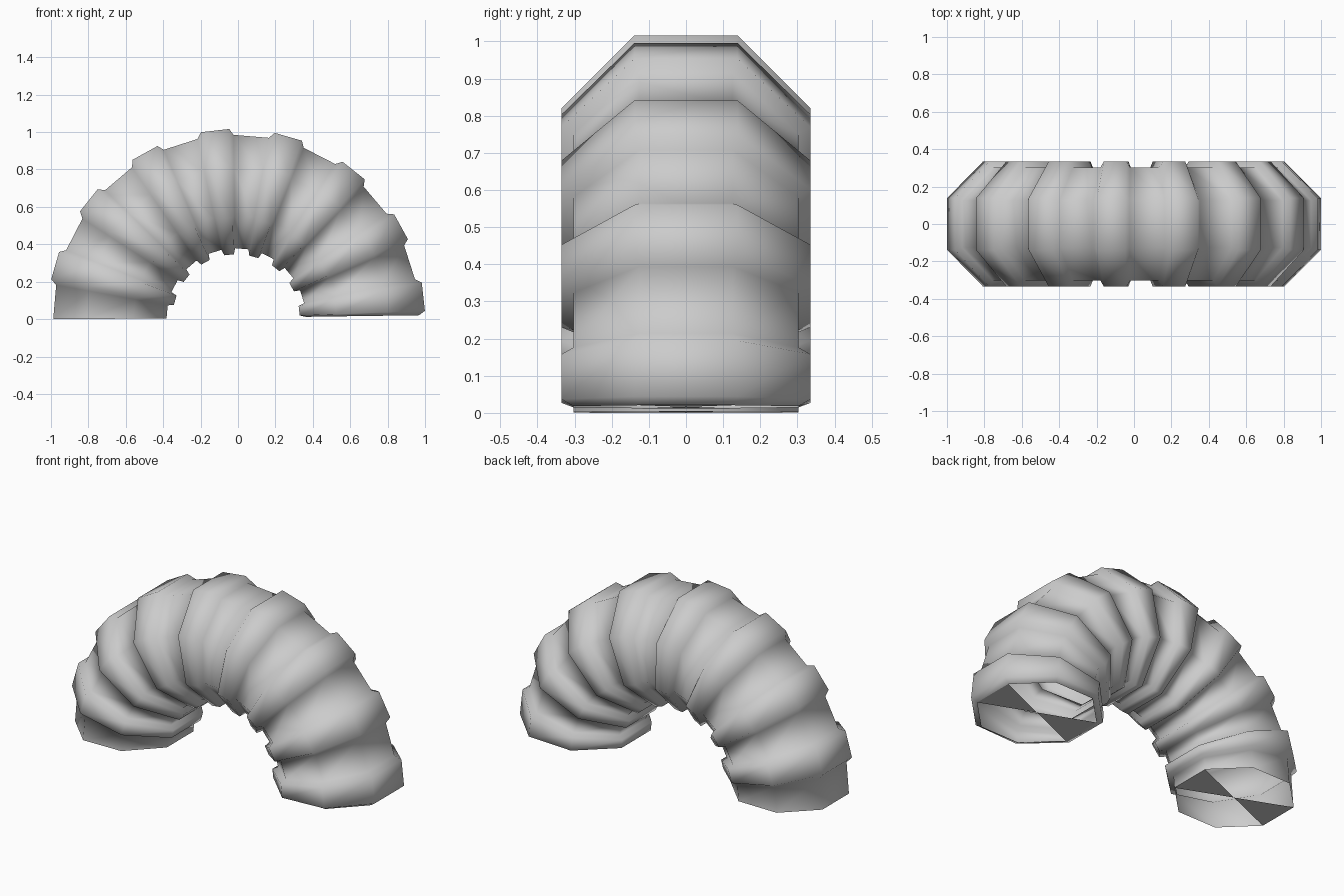
import bpy, bmesh
from math import sin, cos, pi, radians

if "Cube" in bpy.data.objects:
    bpy.data.objects.remove(bpy.data.objects["Cube"])

CX, CZ, R = -0.01, 0.007, 0.675     # centre and radius of the arch path
BIG, SMALL = 0.335, 0.303           # octagon apothems of ridge and groove
SIDES, RIDGES = 8, 8

# Ring list: every 22.5 degrees one raised ridge and one groove
rings = []
for i in range(RIDGES):
    a = i * 22.5
    rings += [(a + 0.8, SMALL), (a + 2.1, BIG), (a + 10.7, BIG), (a + 12.2, SMALL)]
rings.append((180.45, SMALL))

bm = bmesh.new()


def arch_point(angle, radial, y):
    t = radians(angle)
    return bm.verts.new((CX + (R + radial) * cos(t), y, CZ + (R + radial) * sin(t)))


def octagon(angle, apothem):
    r = apothem / cos(pi / SIDES)
    return [arch_point(angle, r * cos((k + 0.5) * 2 * pi / SIDES),
                       r * sin((k + 0.5) * 2 * pi / SIDES)) for k in range(SIDES)]


# Ribbed tube skin
loops = [octagon(a, ap) for a, ap in rings]
for l0, l1 in zip(loops, loops[1:]):
    for k in range(SIDES):
        n = (k + 1) % SIDES
        bm.faces.new((l0[k], l0[n], l1[n], l1[k])).smooth = True
bmesh.ops.recalc_face_normals(bm, faces=bm.faces[:])

# Bow-tie end webs: two triangles meeting at the centre of each open end
for angle, loop in ((rings[0][0], loops[0]), (rings[-1][0], loops[-1])):
    ring = [v.co.copy() for v in loop]
    centre = bm.verts.new(sum(ring[1:], ring[0]) / SIDES)
    for a, b in ((7, 0), (3, 4)):
        f = bm.faces.new((bm.verts.new(ring[a]), bm.verts.new(ring[b]), centre))
        f.normal_update()
        if f.normal.z > 0:
            f.normal_flip()

mesh = bpy.data.meshes.new("ribbed_hose_arch")
bm.to_mesh(mesh)
bm.free()
hose = bpy.data.objects.new("ribbed_hose_arch", mesh)
bpy.context.collection.objects.link(hose)
